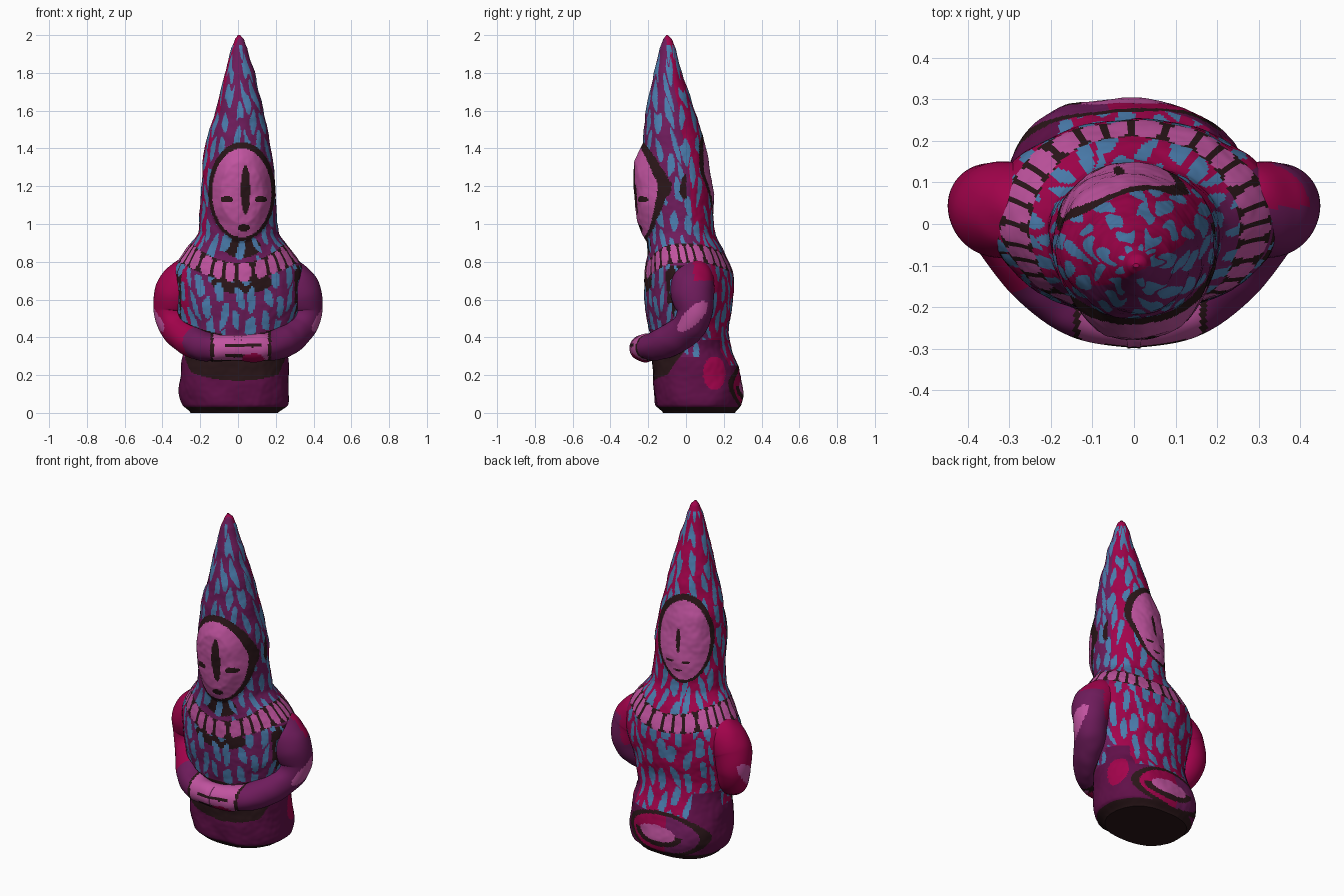
import bpy, bmesh, math, random
from mathutils import Vector, noise

random.seed(7)
cube = bpy.data.objects.get("Cube")
if cube:
    bpy.data.objects.remove(cube)


# Flat colours, given as sRGB and stored as linear values
def make_material(name, *srgb):
    rgba = [c ** 2.2 for c in srgb] + [1]
    mat = bpy.data.materials.new(name)
    mat.use_nodes = True
    mat.diffuse_color = rgba
    node = mat.node_tree.nodes["Principled BSDF"]
    node.inputs["Base Color"].default_value = rgba
    node.inputs["Roughness"].default_value = 0.9
    return mat


MATERIALS = [
    make_material("purple", .43, .13, .36),
    make_material("crimson", .63, .04, .30),
    make_material("blue", .30, .49, .68),
    make_material("pink", .75, .33, .62),
    make_material("dark_brown", .18, .11, .12),
    make_material("plum", .38, .09, .29),
]
PURPLE, CRIMSON, BLUE, PINK, DARK, PLUM = range(6)


# Smooth interpolation through rows of numbers
def spline(rows, i, t):
    a, b, c, d = (Vector(rows[min(max(i + k, 0), len(rows) - 1)]) for k in (-1, 0, 1, 2))
    return b + (c - a) * (t / 2) + (a * 2 - b * 5 + c * 4 - d) * (t * t / 2) \
        + (b * 3 - a - c * 3 + d) * (t ** 3 / 2)


# Closed tube through rings of points, painted face by face
def loft(name, rings, paint, cap_colours):
    bm = bmesh.new()
    loops = [[bm.verts.new(p) for p in ring] for ring in rings]
    for low, high in zip(loops, loops[1:]):
        for i in range(len(low)):
            f = bm.faces.new((low[i - 1], low[i], high[i], high[i - 1]))
            f.material_index = paint(f.calc_center_median())
    for loop, colour in zip((loops[0], loops[-1]), cap_colours):
        bm.faces.new(loop).material_index = colour
    bmesh.ops.recalc_face_normals(bm, faces=bm.faces)
    for f in bm.faces:
        f.smooth = len(f.verts) == 4
    mesh = bpy.data.meshes.new(name)
    bm.to_mesh(mesh)
    bm.free()
    for mat in MATERIALS:
        mesh.materials.append(mat)
    obj = bpy.data.objects.new(name, mesh)
    bpy.context.collection.objects.link(obj)


# Body and hat sections: height, right, left, front, back
SECTIONS = [
    (0, -.25, .21, -.12, .26), (.04, -.29, .26, -.16, .29), (.12, -.31, .27, -.17, .30),
    (.24, -.30, .265, -.175, .28), (.34, -.29, .26, -.18, .24), (.45, -.31, .30, -.20, .225),
    (.6, -.34, .34, -.22, .25), (.75, -.345, .35, -.215, .245), (.85, -.285, .29, -.205, .205),
    (.95, -.215, .215, -.21, .15), (1.2, -.195, .2, -.235, .135), (1.4, -.175, .175, -.23, .1),
    (1.6, -.115, .135, -.21, .05), (1.8, -.072, .09, -.17, -.02), (1.93, -.035, .05, -.14, -.055),
    (1.98, -.015, .03, -.12, -.075), (2, -.002, .012, -.105, -.095)]
HEIGHTS = [row[0] for row in SECTIONS]
EXTENTS = [row[1:] for row in SECTIONS]


def section(z):
    i = max(k for k in range(len(HEIGHTS) - 1) if HEIGHTS[k] <= z)
    t = (z - HEIGHTS[i]) / (HEIGHTS[i + 1] - HEIGHTS[i])
    x0, x1, y0, y1 = spline(EXTENTS, i, t)
    return (x0 + x1) / 2, (y0 + y1) / 2, (x1 - x0) / 2, (y1 - y0) / 2


def oval(u, v, ru, rv):
    return (u / ru) ** 2 + (v / rv) ** 2


# Two oval faces: outward direction, centre, half size, bulge,
# then nose, eyes and mouth as small ovals
FACES = [
    (Vector((0, -1)), .02, 1.165, .157, .235, .042,
     [(.02, .015, .025, .13), (-.08, -.035, .033, .017), (.1, -.035, .033, .017),
      (.01, -.185, .032, .018)]),
    (Vector((-.42, .91)), .01, 1.25, .142, .225, .008,
     [(-.03, .0, .012, .07), (-.08, -.12, .024, .007), (.015, -.12, .024, .007),
      (-.03, -.17, .024, .007)]),
]


def face_coords(p, face):
    out, side, height = face[:3]
    if p.xy.dot(out) < 0:
        return 9, 9
    return p.x * -out.y + p.y * out.x - side, p.z - height


def paint_face(p):
    for face in FACES:
        u, v = face_coords(p, face)
        ru, rv, _, features = face[3:]
        if oval(u, v, ru, rv) < 1:
            marked = any(oval(u - a, v - b, c, d) < 1 for a, b, c, d in features)
            return DARK if marked else PINK
        if oval(u, v - .008, ru + .02, rv + .026) < 1:
            return DARK
    return None


def skin_colour(x, y):
    return CRIMSON if y * .9 - x * .45 > -.02 else PURPLE


dashes = {}


# Brush dashes: a staggered grid with a random shape in every cell
def is_dash(p, angle):
    step = .135
    height = p.z / step + .3 * math.sin(angle * 9 + p.z * 4) + .15 * math.sin(angle * 5)
    row = math.floor(height)
    mid = section(min(max((row + .5) * step, 0), 1.98))
    count = max(5, round(math.tau * (mid[2] + mid[3]) / 2 / .07))
    turn = (angle / math.tau + .5) * count + row * .5
    col = math.floor(turn)
    cell = row, col % count
    if cell not in dashes:
        dashes[cell] = [random.uniform(-1, 1) for _ in range(5)]
    a, b, c, d, e = dashes[cell]
    v = height - row - .5 - a * .1
    u = turn - col - .5 - b * .2 - c * v * .45
    return abs(u / (.28 + e * .05)) ** 3 + abs(v / (.42 + d * .1)) ** 3 < 1


def paint_base(x, y, z):
    if z < .035:
        return DARK
    # Outlined oval on the back, with a crimson side patch
    back = oval(x + .04, z - .14, .25, .125) if y > .1 else 9
    if back < 1:
        if oval(x + .01, z - .14, .12, .045) < 1:
            return PINK
        if back > .72 or (z < .14 and oval(x + .01, z - .14, .16, .075) < 1):
            return DARK
        return CRIMSON if x > -.06 else PURPLE
    if x > 0 and oval(y - .15, z - .21, .06, .09) < 1:
        return CRIMSON
    # Dark waist under the arms
    waist = .17 + 1.2 * max(0, y + .1) + .7 * x * x
    if y < .07 and waist < z < .41 + .9 * x * x:
        return DARK
    if z < (.3 if y < .07 else .39 if abs(x) > .18 else .25):
        return PLUM
    return None


def paint_body(p):
    x, y, z = p
    cx, cy, rx, ry = section(z)
    angle = math.atan2((y - cy) / ry, (x - cx) / rx)
    colour = paint_base(x, y, z)
    if colour is None:
        colour = paint_face(p)
    if colour is not None:
        return colour
    # Bead collar
    drop = z - .845 + .1 * abs(math.sin(angle)) ** 3 * (1 if y < 0 else .6)
    if abs(drop) < .05:
        bead = (angle / math.tau * 28 + .15 * math.sin(angle * 7)) % 1 - .5
        inside = abs(bead / .37) ** 3 + abs(drop / .049) ** 3 < 1
        return PINK if inside else DARK
    if z < 1.95 and is_dash(p, angle):
        return BLUE
    # Dark paint under the chin, below the collar and beside the arms
    if y < -.02 and (abs(x) > .3 and z < .78
                     or min(oval(x - .02, z - .88, .1, .06), oval(x - .02, z - .69, .16, .06)) < 1):
        return DARK
    return skin_colour(x, y - cy)


# Body, base and hat in one hand-shaped form
AROUND, LAYERS = 224, 310
body_rings = []
for layer in range(LAYERS + 1):
    z = 2 * layer / LAYERS
    cx, cy, rx, ry = section(z)
    square = .84 + .16 * min(1, max(0, (z - .2) / .25))
    ring = []
    for k in range(AROUND):
        a = math.tau * k / AROUND
        c, s = math.cos(a), math.sin(a)
        p = Vector((cx + rx * math.copysign(abs(c) ** square, c),
                    cy + ry * math.copysign(abs(s) ** square, s), z))
        lump = noise.noise(p * 9) * .009 + noise.noise(p * 35) * .002
        p += Vector((c, s, 0)) * lump * min(1, rx * 8)
        for face in FACES:
            u, v = face_coords(p, face)
            rise = max(0, 1 - oval(u, v, face[3] + .025, face[4] + .03))
            p += face[0].to_3d() * face[5] * min(1, rise * 1.6)
        ring.append(p)
    body_rings.append(ring)
loft("body_and_hat", body_rings, paint_body, (DARK, CRIMSON))


def paint_arm(p):
    x, y, z = p
    # Clasped hands with finger lines
    if y < -.14 and abs(x - .015) < .16:
        if oval(x - .08, z - .285, .06, .03) < 1:
            return CRIMSON
        if abs(x - .015) > .145 or z < .28:
            return DARK
        lines = min(abs(z - .357), abs(z - .302))
        return DARK if lines < .009 and abs(x - .03) < .1 else PINK
    # Elbow patch
    along, across = (y - .035) + (z - .51), (y - .035) - (z - .51)
    if abs(x) > .33 and oval(along, across, .15, .06) < 1:
        return PINK
    return CRIMSON if z > .7 and y > .04 else skin_colour(x, y)


# Arms from the shoulders to the hands: position and thickness
ARM = [(.2, .03, .74, .1), (.275, .035, .705, .112), (.328, .035, .63, .115),
       (.35, .045, .53, .095), (.315, .0, .44, .088), (.23, -.12, .37, .08),
       (.12, -.205, .345, .073), (-.03, -.235, .345, .066)]
STEPS = 18
path = [spline(ARM, i, t / STEPS) for i in range(len(ARM) - 1) for t in range(STEPS)]
for side, label in ((1, "left"), (-1, "right")):
    rings = []
    for i, q in enumerate(path):
        ahead = path[min(i + 1, len(path) - 1)].xyz - path[max(i - 1, 0)].xyz
        first = ahead.cross(Vector((0, -1, .6))).normalized()
        second = ahead.cross(first).normalized()
        ring = []
        for k in range(56):
            a = math.tau * k / 56
            p = q.xyz + (first * math.cos(a) + second * math.sin(a)) * q.w
            p.x *= side
            ring.append(p + Vector((0, 0, noise.noise(p * 12) * .008)))
        rings.append(ring)
    loft(label + "_arm", rings, paint_arm, (PURPLE, PINK))
